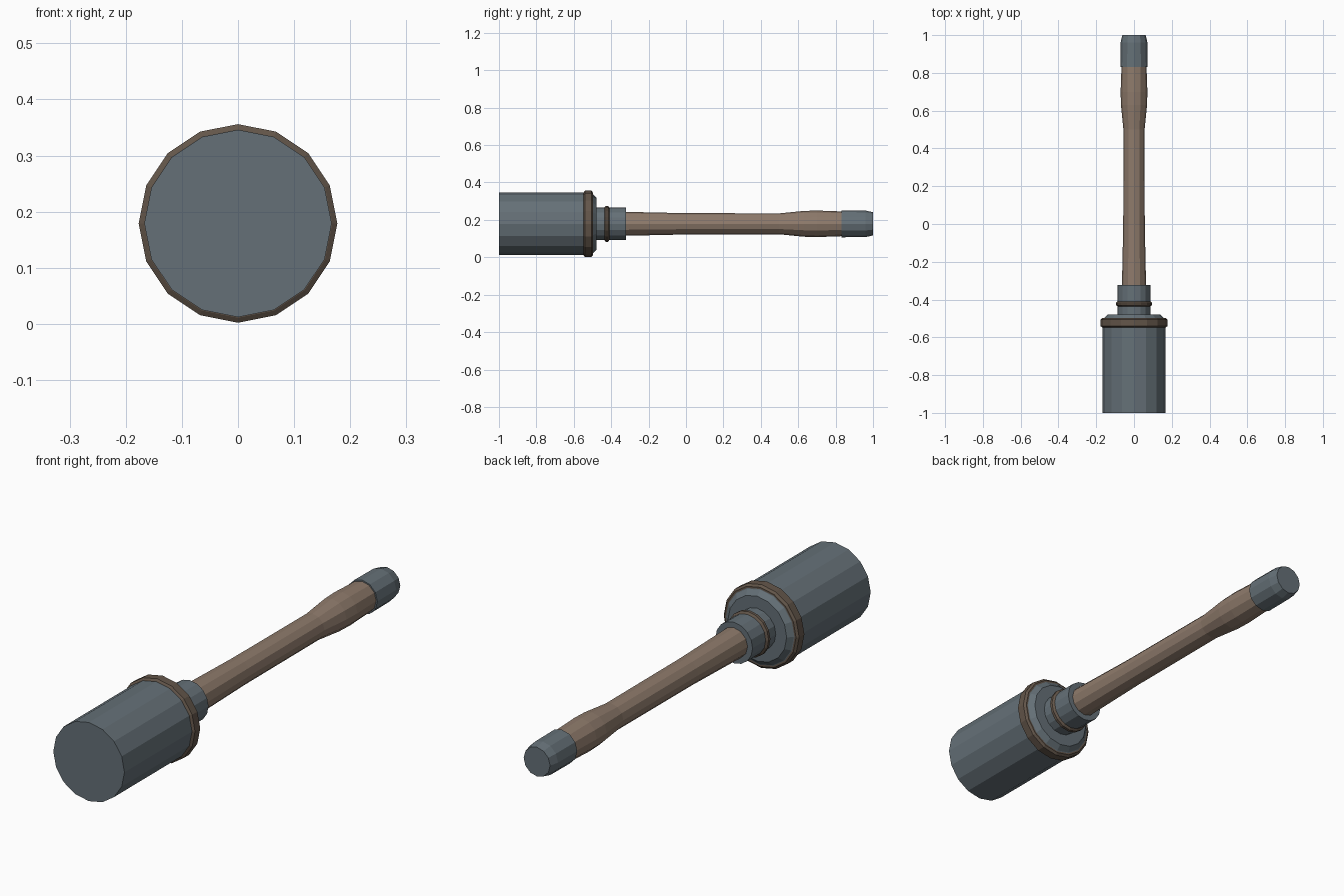
import bpy, bmesh, math

if "Cube" in bpy.data.objects:
    bpy.data.objects.remove(bpy.data.objects["Cube"])

CZ = 0.179  # axis height


def material(name, rgb):
    m = bpy.data.materials.new(name)
    m.diffuse_color = (*rgb, 1)
    m.use_nodes = True
    m.node_tree.nodes["Principled BSDF"].inputs["Base Color"].default_value = m.diffuse_color
    return m


steel = material("grey steel", (0.130, 0.163, 0.185))
wood = material("brown wood", (0.270, 0.195, 0.147))
rust = material("dark brown band", (0.125, 0.092, 0.068))


def lathe(name, profile, sides, mat):
    """Turn (y, radius) points around the long axis, closed at both ends."""
    bm = bmesh.new()
    rings = []
    for y, r in profile:
        rings.append([bm.verts.new((r * math.sin(2 * math.pi * i / sides), y,
                                    CZ + r * math.cos(2 * math.pi * i / sides)))
                      for i in range(sides)])
    for a, b in zip(rings, rings[1:]):
        for i in range(sides):
            j = (i + 1) % sides
            bm.faces.new((a[i], a[j], b[j], b[i]))
    bm.faces.new(rings[0])
    bm.faces.new(rings[-1])
    bmesh.ops.recalc_face_normals(bm, faces=bm.faces)
    mesh = bpy.data.meshes.new(name)
    bm.to_mesh(mesh)
    bm.free()
    mesh.materials.append(mat)
    ob = bpy.data.objects.new(name, mesh)
    bpy.context.collection.objects.link(ob)
    return ob


# Head canister with its stepped rear shoulder
lathe("head", [(-1, 0.167), (-0.50, 0.167), (-0.497, 0.158), (-0.478, 0.138)], 16, steel)
# Band around the rear of the head
lathe("head_band", [(-0.547, 0.168), (-0.541, 0.177), (-0.506, 0.177), (-0.498, 0.168)], 16, rust)
# Socket that takes the handle, and its thin band
lathe("socket", [(-0.48, 0.087), (-0.322, 0.087)], 16, steel)
lathe("socket_band", [(-0.436, 0.087), (-0.429, 0.096), (-0.417, 0.096), (-0.410, 0.087)], 16, rust)
# Turned handle with a swelling near the end
lathe("handle", [(-0.33, 0.064), (0.0, 0.057), (0.50, 0.056), (0.63, 0.069),
                 (0.70, 0.071), (0.84, 0.066)], 12, wood)
# End cap
lathe("end_cap", [(0.832, 0.072), (0.96, 0.071), (1.0, 0.062)], 12, steel)
